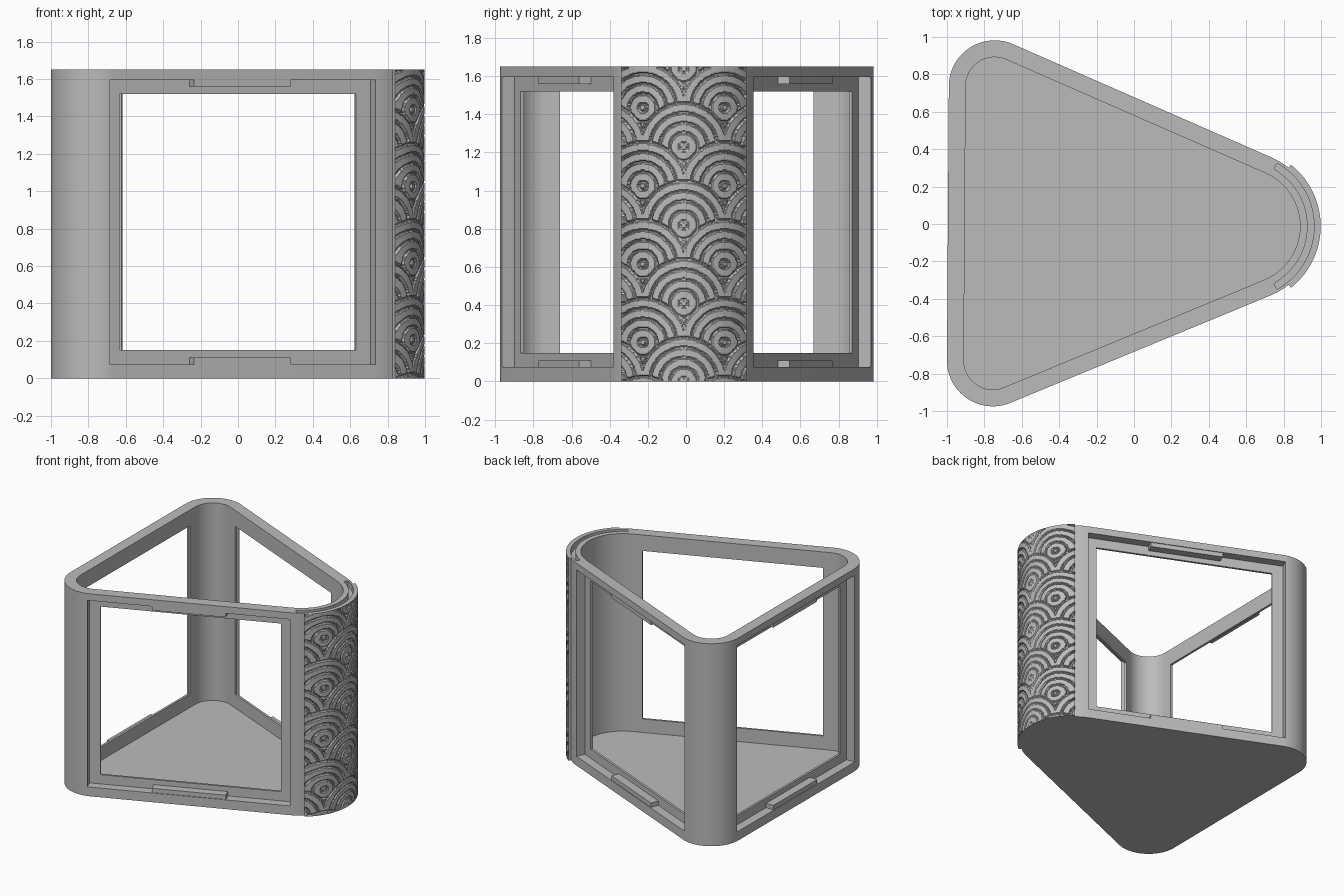
import bpy, bmesh, math
from mathutils import Vector, Matrix

cube = bpy.data.objects.get("Cube")
if cube:
    bpy.data.objects.remove(cube, do_unlink=True)

HEIGHT, WALL, FLOOR = 1.65, 0.09, 0.04
NOSE = Vector((0.578, -0.012))
# rounded corners: centre and radius, counter-clockwise
CORNERS = [(NOSE, 0.40), (Vector((-0.745, 0.737)), 0.245), (Vector((-0.755, -0.73)), 0.245)]

grey = bpy.data.materials.new("plain grey")
grey.use_nodes = True
COLOR = (0.5, 0.5, 0.5, 1)
grey.diffuse_color = COLOR
grey.node_tree.nodes["Principled BSDF"].inputs["Base Color"].default_value = COLOR


def finish(name, bm):
    bmesh.ops.recalc_face_normals(bm, faces=bm.faces)
    mesh = bpy.data.meshes.new(name)
    bm.to_mesh(mesh)
    bm.free()
    mesh.materials.append(grey)
    ob = bpy.data.objects.new(name, mesh)
    bpy.context.collection.objects.link(ob)
    return ob


def prism(name, points, z0, z1):
    bm = bmesh.new()
    face = bm.faces.new([bm.verts.new((p[0], p[1], z0)) for p in points])
    top = bmesh.ops.extrude_face_region(bm, geom=[face])["geom"]
    bmesh.ops.translate(bm, vec=(0, 0, z1 - z0),
                        verts=[v for v in top if isinstance(v, bmesh.types.BMVert)])
    return finish(name, bm)


def edge_info(i):
    """Outward angle and tangent points of the straight wall after corner i."""
    (a, ra), (b, rb) = CORNERS[i], CORNERS[(i + 1) % 3]
    d = b - a
    ang = math.atan2(d.y, d.x) - math.acos((ra - rb) / d.length)
    n = Vector((math.cos(ang), math.sin(ang)))
    return ang, n, a + n * ra, b + n * rb


def arc(c, r, a0, a1, steps=24):
    return [(c.x + r * math.cos(a0 + (a1 - a0) * k / steps),
             c.y + r * math.sin(a0 + (a1 - a0) * k / steps)) for k in range(steps + 1)]


def outline(inset):
    pts = []
    for i, (c, r) in enumerate(CORNERS):
        a0, a1 = edge_info(i - 1)[0], edge_info(i)[0]
        a1 = a0 + (a1 - a0) % math.tau
        pts += arc(c, r - inset, a0, a1)
    return pts


def wall_box(name, mid, n, half, depth0, depth1, z0, z1):
    """Box aligned to a wall, depths measured inwards from its outer face."""
    t = Vector((-n.y, n.x))
    return prism(name, [mid + t * s - n * d for s, d in
                        ((-half, depth0), (half, depth0), (half, depth1), (-half, depth1))], z0, z1)


def cut(ob, cutter):
    mod = ob.modifiers.new("cut", "BOOLEAN")
    mod.operation, mod.solver, mod.object = "DIFFERENCE", "EXACT", cutter
    bpy.context.view_layer.update()
    new = bpy.data.meshes.new_from_object(ob.evaluated_get(bpy.context.evaluated_depsgraph_get()))
    ob.modifiers.clear()
    ob.data = new
    bpy.data.objects.remove(cutter, do_unlink=True)


def shade(ob):
    bpy.ops.object.select_all(action="DESELECT")
    ob.select_set(True)
    bpy.context.view_layer.objects.active = ob
    bpy.ops.object.shade_smooth_by_angle(angle=math.radians(30))


# hollow body with a closed floor and open top
body = prism("body_shell", outline(0), 0, HEIGHT)
cut(body, prism("cavity_cutter", outline(WALL), FLOOR, HEIGHT + 0.2))

# three windows, each with a stepped recess and a central clip above and below
SIDES = ["back", "end", "front"]
for i, side in enumerate(SIDES):
    _, n, p, q = edge_info(i)
    mid = (p + q) / 2
    rebate, opening = (0.748, 0.665) if side == "end" else (0.767, 0.683)
    if side != "end":
        mid = mid + Vector((-n.y, n.x)) * (0.009 if side == "back" else -0.009)
    cut(body, wall_box("rebate_cutter", mid, n, rebate, -0.1, 0.072, 0.075, 1.595))
    cut(body, wall_box("opening_cutter", mid, n, opening, -0.1, 0.16, 0.15, 1.52))
    for end, z0, z1 in (("lower", 0.07, 0.11), ("upper", 1.56, 1.60)):
        wall_box(f"{side}_{end}_clip", mid, n, 0.28, 0.006, 0.075, z0, z1)

# curved slot in the top rim of the nose
SLOT = math.radians(61)
cut(body, prism("slot_cutter", arc(NOSE, 0.385, -SLOT, SLOT, 40) + arc(NOSE, 0.35, SLOT, -SLOT, 40),
                HEIGHT - 0.05, HEIGHT + 0.1))
shade(body)

# curved panel carved with overlapping fan scales
ROW, PITCH, RADIUS = 0.205, 0.43, 0.235


def groove(y, z):
    """Depth share of the carving, lower scales lying over higher ones."""
    for row in range(-2, 10):
        shift = PITCH / 2 if row % 2 else 0
        dy = (y - shift + PITCH / 2) % PITCH - PITCH / 2
        dist = math.hypot(dy, z - row * ROW)
        if dist < RADIUS:
            ring = (RADIUS - dist) % 0.052
            return 1 if ring < 0.012 else 0
    return 0


COLS, ROWS, SPAN = 130, 290, math.radians(51.5)
bm = bmesh.new()
grid = []
for j in range(ROWS + 1):
    z = HEIGHT * j / ROWS
    line = []
    for k in range(COLS + 1):
        a = SPAN * (2 * k / COLS - 1)
        y = 0.42 * math.sin(a)
        border = j in (0, ROWS) or k in (0, COLS)
        r = 0.42 - (0 if border else groove(y, z) * (0.005 + 0.03 * abs(y)))
        line.append(bm.verts.new((NOSE.x + r * math.cos(a), NOSE.y + r * math.sin(a), z)))
    grid.append(line)
for lo, hi in zip(grid, grid[1:]):
    for k in range(COLS):
        bm.faces.new((lo[k], lo[k + 1], hi[k + 1], hi[k]))
# panel rim set back into the body
rim = bmesh.ops.extrude_edge_only(bm, edges=[e for e in bm.edges if e.is_boundary])["geom"]
for v in rim:
    if isinstance(v, bmesh.types.BMVert):
        flat = (v.co.xy - NOSE).normalized() * 0.395 + NOSE
        v.co.xy = flat
panel = finish("scale_panel", bm)
shade(panel)
